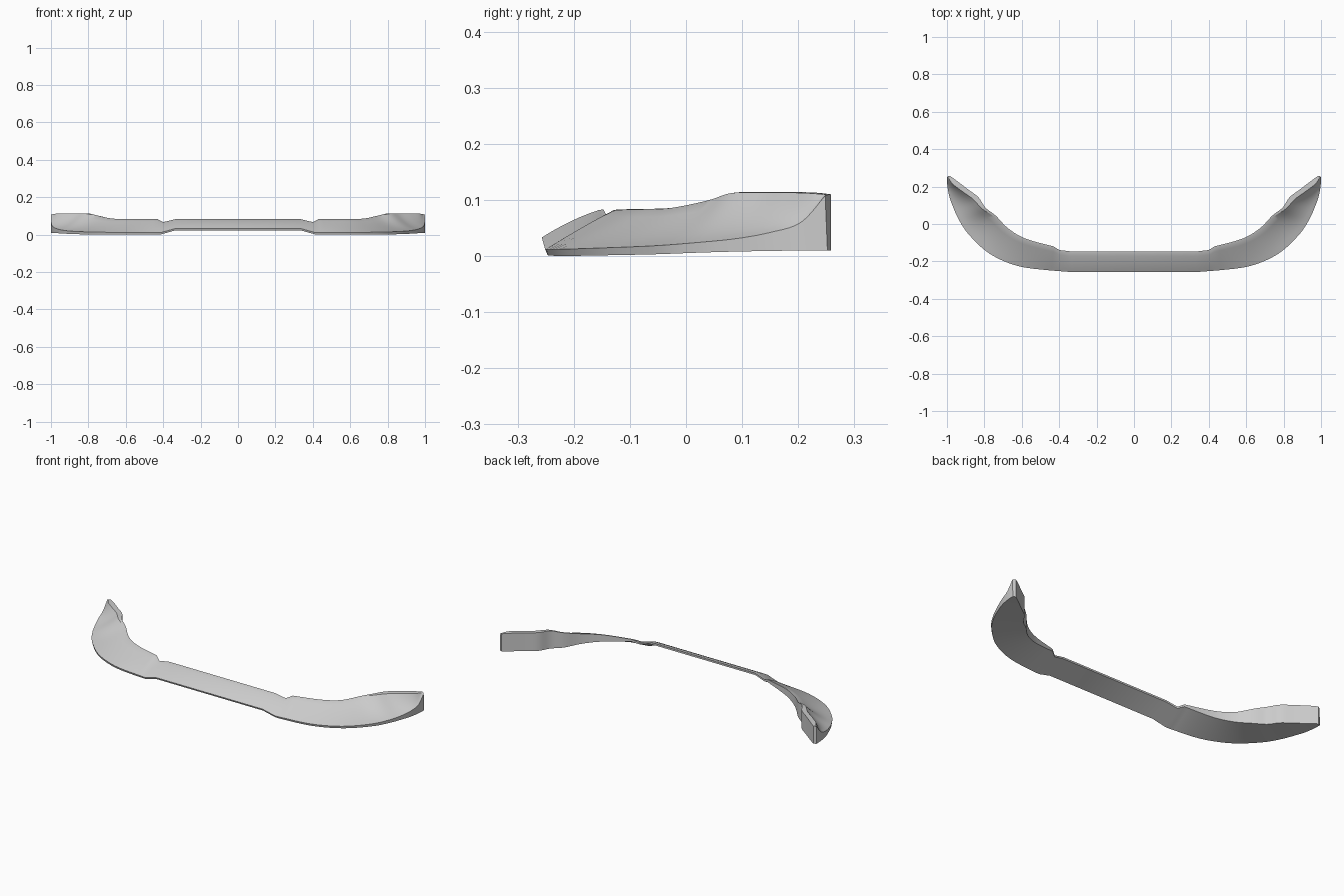
import bpy, bmesh, math
from mathutils import Vector

if "Cube" in bpy.data.objects:
    bpy.data.objects.remove(bpy.data.objects["Cube"])

# Stations from the centre to the right tip:
# outer x, y, bottom z, lip z | rear x, y, top z, bottom z | flat top width, bow of the slope
STATIONS = [
    (0.00, -.257, .023, .033, 0.00, -.147, .083, .073, .008, .004),
    (.335, -.257, .023, .033, .335, -.147, .083, .073, .008, .004),
    (.410, -.251, .002, .012, .400, -.139, .067, .057, .008, .003),
    (.440, -.249, .001, .012, .430, -.120, .083, .070, .008, .002),
    (.620, -.225, .000, .012, .580, -.078, .084, .046, .008, -.002),
    (.770, -.160, .001, .014, .672, -.024, .086, .030, .008, -.006),
    (.880, -.060, .003, .018, .740, .045, .100, .016, .010, -.011),
    (.935, .020, .006, .024, .795, .088, .113, .012, .018, -.012),
    (.967, .090, .008, .031, .832, .143, .114, .010, .030, -.012),
    (.988, .150, .009, .042, .890, .187, .114, .010, .032, -.010),
    (.998, .205, .010, .060, .945, .229, .113, .010, .030, -.005),
    (1.00, .248, .010, .108, .985, .258, .110, .010, .010, .000),
]


def catmull(a, b, c, d, t):
    return [0.5 * (2*q + (r-p)*t + (2*p-5*q+4*r-s)*t*t + (3*q-p-3*r+s)*t**3)
            for p, q, r, s in zip(a, b, c, d)]


def section(s):
    ox, oy, oz, lip, rx, ry, top, low, width, bow = s
    outer, rear = Vector((ox, oy, lip)), Vector((rx, ry, top))
    inward = Vector((ox - rx, oy - ry, 0)).normalized()
    front = rear + inward * width - Vector((0, 0, .001))
    pts = [Vector((ox, oy + .004, oz))]
    for i in range(7):
        t = i / 6
        p = outer.lerp(front, t)
        p.z += bow * 4 * t * (1 - t)
        pts.append(p)
    return pts + [rear, Vector((rx, ry, low))]


# Straight centre bar and step, then the smoothly curved wing
rings = [section(s) for s in STATIONS[:3]]
wing = STATIONS[3:]
for i in range(len(wing) - 1):
    a, d = wing[max(i - 1, 0)], wing[min(i + 2, len(wing) - 1)]
    rings += [section(catmull(a, wing[i], wing[i + 1], d, k / 5)) for k in range(5)]
rings.append(section(wing[-1]))

# Mirror to the left and skin the rings into one closed body
left = [[Vector((-p.x, p.y, p.z)) for p in r] for r in reversed(rings[1:])]
bm = bmesh.new()
loops = [[bm.verts.new(p) for p in r] for r in left + rings]
n = len(loops[0])
for a, b in zip(loops, loops[1:]):
    for j in range(n):
        k = (j + 1) % n
        bm.faces.new((a[j], a[k], b[k], b[j]))
bm.faces.new(loops[0])
bm.faces.new(loops[-1])
bmesh.ops.recalc_face_normals(bm, faces=bm.faces)
mesh = bpy.data.meshes.new("front_lip")
bm.to_mesh(mesh)
bm.free()
lip_obj = bpy.data.objects.new("front_lip", mesh)
bpy.context.collection.objects.link(lip_obj)
bpy.context.view_layer.objects.active = lip_obj
lip_obj.select_set(True)
bpy.ops.object.shade_smooth_by_angle(angle=math.radians(30))
